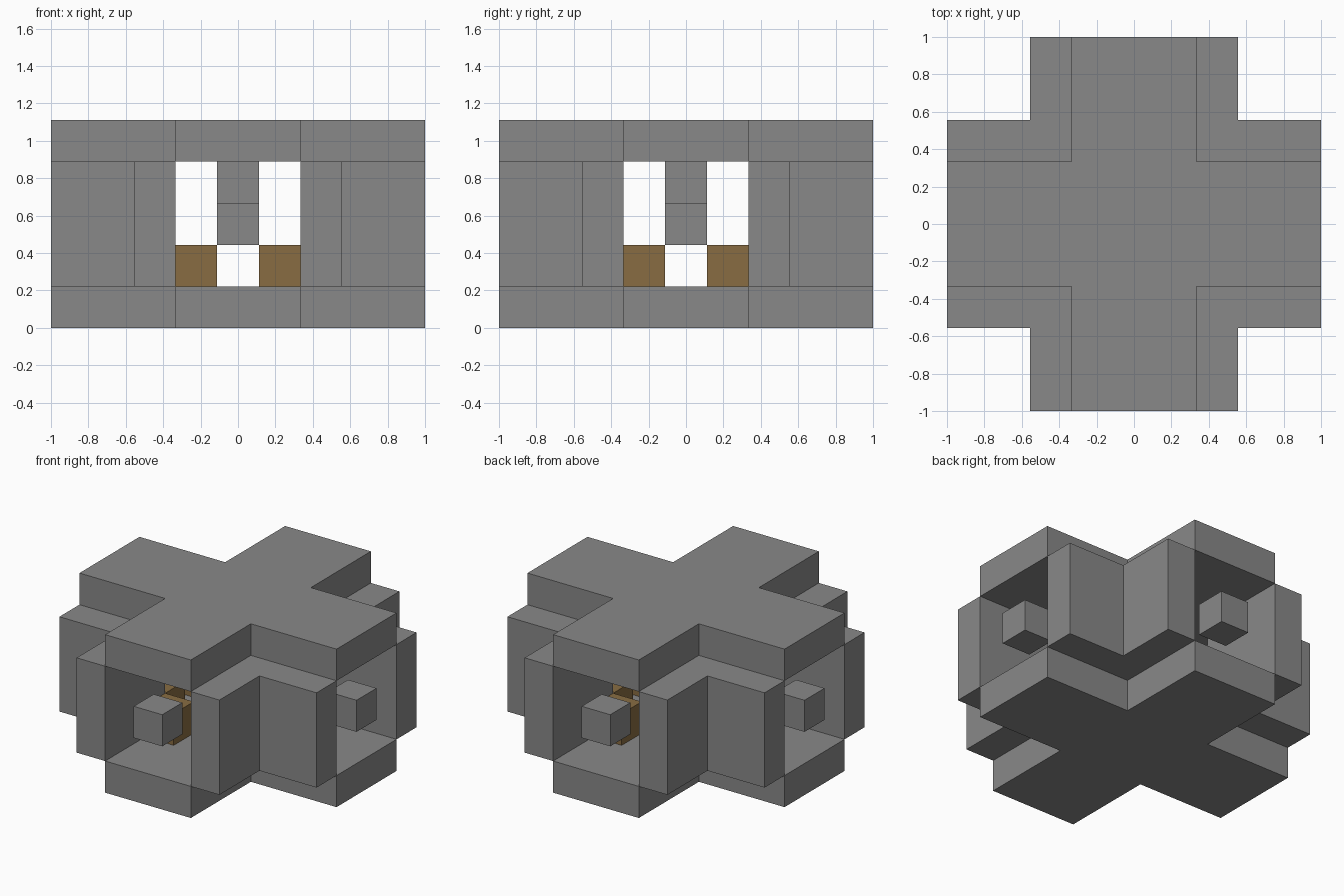
import bpy, bmesh
from mathutils import Vector

if "Cube" in bpy.data.objects:
    bpy.data.objects.remove(bpy.data.objects["Cube"])

U = 2 / 9  # edge of one block


def material(name, color):
    m = bpy.data.materials.new(name)
    m.use_nodes = True
    m.diffuse_color = color
    m.node_tree.nodes["Principled BSDF"].inputs["Base Color"].default_value = color
    return m


stone = material("stone grey", (0.25, 0.25, 0.25, 1))
wood = material("wood brown", (0.25, 0.152, 0.055, 1))


def make(name, bm, mat):
    mesh = bpy.data.meshes.new(name)
    bmesh.ops.recalc_face_normals(bm, faces=bm.faces)
    bm.to_mesh(mesh)
    bm.free()
    mesh.materials.append(mat)
    ob = bpy.data.objects.new(name, mesh)
    bpy.context.collection.objects.link(ob)
    return ob


def prism(name, outline, z, height, mat):
    """Extrude an outline given in blocks straight up."""
    bm = bmesh.new()
    face = bm.faces.new([bm.verts.new((x * U, y * U, z * U)) for x, y in outline])
    ext = bmesh.ops.extrude_face_region(bm, geom=[face], use_keep_orig=True)
    verts = [v for v in ext["geom"] if isinstance(v, bmesh.types.BMVert)]
    bmesh.ops.translate(bm, verts=verts, vec=(0, 0, height * U))
    return make(name, bm, mat)


def block(name, x, y, level, mat):
    """One cube centred on grid cell x, y at the given level."""
    bm = bmesh.new()
    bmesh.ops.create_cube(bm, size=U)
    bmesh.ops.translate(bm, verts=bm.verts, vec=Vector((x, y, level + 0.5)) * U)
    return make(name, bm, mat)


def turn(p, times):
    x, y = p
    for _ in range(times):
        x, y = -y, x
    return x, y


# Cross-shaped floor and roof
arm = [(4.5, -1.5), (4.5, 1.5), (1.5, 1.5)]
cross = [turn(p, k) for k in range(4) for p in arm]
prism("floor_slab", cross, 0, 1, stone)
prism("roof_slab", cross, 4, 1, stone)

# Hanging block under the roof
block("ceiling_block", 0, 0, 3, stone)

# Angled walls, doorway blocks and wooden blocks, once per quarter turn
corner = [(1.5, 1.5), (4.5, 1.5), (4.5, 2.5), (2.5, 2.5), (2.5, 4.5), (1.5, 4.5)]
for k, side in enumerate(("back_left", "back_right", "front_right", "front_left")):
    prism(side + "_corner_wall", [turn(p, k) for p in corner], 1, 3, stone)
    block(side + "_doorway_block", *turn((4, 0), k), 2, stone)
    block(side + "_wood_block_a", *turn((2, 1), k), 1, wood)
    block(side + "_wood_block_b", *turn((1, 2), k), 1, wood)
